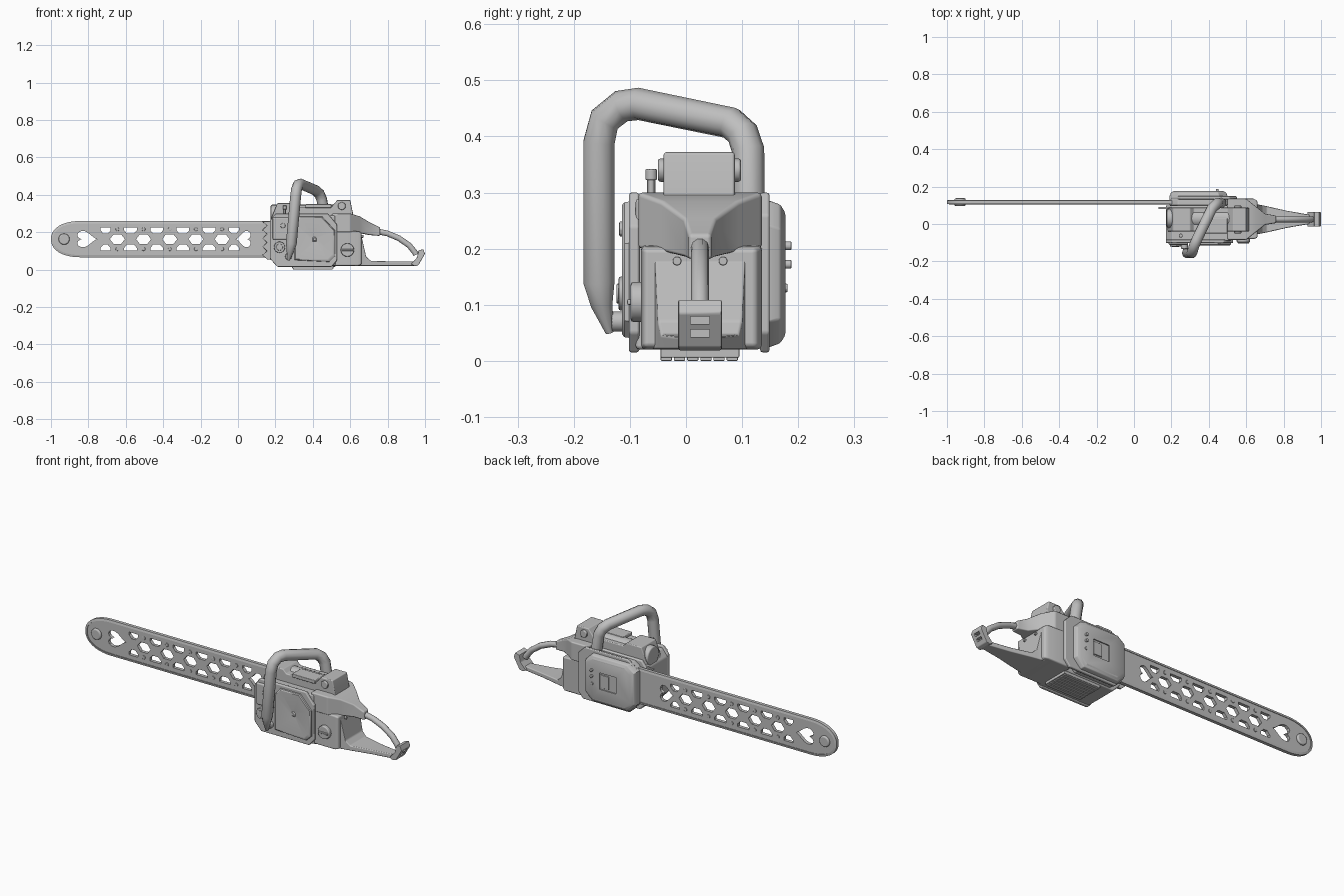
import bpy, bmesh, math
from mathutils import Matrix

if "Cube" in bpy.data.objects:
    bpy.data.objects.remove(bpy.data.objects["Cube"])

grey = bpy.data.materials.new("grey")
grey.diffuse_color = (0.52, 0.52, 0.52, 1)
grey.use_nodes = True
grey.node_tree.nodes["Principled BSDF"].inputs["Base Color"].default_value = grey.diffuse_color


def activate(ob):
    bpy.ops.object.select_all(action='DESELECT')
    ob.select_set(True)
    bpy.context.view_layer.objects.active = ob


def finish(ob, bevel=0, angle=35):
    """Material, optional bevel and smooth shading with sharp edges."""
    ob.data.materials.append(grey)
    activate(ob)
    bpy.ops.object.shade_smooth_by_angle(angle=math.radians(angle))
    if bevel:
        m = ob.modifiers.new("bevel", 'BEVEL')
        m.width, m.segments, m.limit_method = bevel, 2, 'ANGLE'
        m.angle_limit = math.radians(30)
        m.harden_normals = True
    return ob


def make(name, bm, bevel=0):
    bmesh.ops.recalc_face_normals(bm, faces=bm.faces)
    me = bpy.data.meshes.new(name)
    bm.to_mesh(me)
    bm.free()
    ob = bpy.data.objects.new(name, me)
    bpy.context.collection.objects.link(ob)
    return finish(ob, bevel)


def skin(bm, rings, closed=False):
    """Bridge equal rings of points; cap the ends or close the loop."""
    vs = [[bm.verts.new(p) for p in r] for r in rings]
    n = len(vs[0])
    pairs = list(zip(vs, vs[1:])) + ([(vs[-1], vs[0])] if closed else [])
    for a, b in pairs:
        for i in range(n):
            j = (i + 1) % n
            bm.faces.new((a[i], a[j], b[j], b[i]))
    if not closed:
        bm.faces.new(vs[0])
        bm.faces.new(vs[-1])


def stack(name, poly, levels, bevel=0):
    """Side outline (x, z) lofted along y; levels are (y, scale)."""
    cx = (min(p[0] for p in poly) + max(p[0] for p in poly)) / 2
    cz = (min(p[1] for p in poly) + max(p[1] for p in poly)) / 2
    bm = bmesh.new()
    skin(bm, [[(cx + (x - cx) * s, y, cz + (z - cz) * s) for x, z in poly]
              for y, s in levels])
    return make(name, bm, bevel)


def prism(name, poly, y0, y1, bevel=0.005):
    return stack(name, poly, [(y0, 1), (y1, 1)], bevel)


def box(name, x0, x1, y0, y1, z0, z1, bevel=0.004):
    return prism(name, [(x0, z0), (x1, z0), (x1, z1), (x0, z1)], y0, y1, bevel)


def loft(name, sections, bevel=0.01):
    """Rectangular sections (x, y0, y1, z0, z1) along x."""
    bm = bmesh.new()
    skin(bm, [[(x, a, c), (x, b, c), (x, b, d), (x, a, d)]
              for x, a, b, c, d in sections])
    return make(name, bm, bevel)


def cyl(name, centre, r, depth, axis='Y', n=16, bevel=0.003):
    bm = bmesh.new()
    rot = {'X': Matrix.Rotation(math.pi / 2, 4, 'Y'),
           'Y': Matrix.Rotation(math.pi / 2, 4, 'X'), 'Z': Matrix()}[axis]
    bmesh.ops.create_cone(bm, cap_ends=True, segments=n, radius1=r, radius2=r,
                          depth=depth, matrix=Matrix.Translation(centre) @ rot)
    return make(name, bm, bevel)


def tube(name, pts, r):
    """Round tube through (x, y, z, radius factor) points."""
    cu = bpy.data.curves.new(name, 'CURVE')
    cu.dimensions, cu.bevel_depth, cu.bevel_resolution = '3D', r, 3
    cu.use_fill_caps = True
    sp = cu.splines.new('POLY')
    sp.points.add(len(pts) - 1)
    for p, (x, y, z, f) in zip(sp.points, pts):
        p.co, p.radius = (x, y, z, 1), f
    ob = bpy.data.objects.new(name, cu)
    bpy.context.collection.objects.link(ob)
    activate(ob)
    bpy.ops.object.convert(target='MESH')
    return finish(bpy.context.object, angle=50)


def cut(ob, polys, y0, y1):
    """Cut side-outline holes through an object, then reshade it."""
    bm = bmesh.new()
    for poly in polys:
        skin(bm, [[(x, y, z) for x, z in poly] for y in (y0, y1)])
    cutter = make("cutter", bm)
    cutter.hide_render = True
    m = ob.modifiers.new("holes", 'BOOLEAN')
    m.object, m.operation, m.solver = cutter, 'DIFFERENCE', 'EXACT'
    activate(ob)
    bpy.ops.object.convert(target='MESH')
    bpy.data.objects.remove(cutter)
    bpy.ops.object.shade_smooth_by_angle(angle=math.radians(25))


# Guide bar with rounded nose
BY, BZ = 0.117, 0.163


def bar_outline(off):
    pts = [(0.25, BZ - 0.097 + off), (0.25, BZ + 0.097 - off)]
    for i in range(21):
        t = math.pi / 2 + math.pi * i / 20
        c, s = math.cos(t), math.sin(t)
        pts.append((-0.84 - (0.16 - off) * abs(c) ** 0.9,
                    BZ + (0.097 - off) * math.copysign(abs(s) ** 0.9, s)))
    return pts


bar = prism("guide_bar", bar_outline(0.006), BY - 0.009, BY + 0.009, 0)


def heart(cx, size, d):
    out = []
    for i in range(24):
        t = 2 * math.pi * (i + 0.5) / 24
        up = 13 * math.cos(t) - 5 * math.cos(2 * t) - 2 * math.cos(3 * t) - math.cos(4 * t)
        out.append((cx - d * size * up / 29, BZ + 0.044 * math.sin(t) ** 3))
    return out


holes = [heart(-0.815, 0.108, 1), heart(0.035, 0.08, -1)]
for i in range(5):
    x = -0.645 + 0.14 * i
    holes.append([(x + dx, BZ + dz) for dx, dz in
                  ((-0.04, 0), (-0.02, -0.026), (0.02, -0.026),
                   (0.04, 0), (0.02, 0.026), (-0.02, 0.026))])
    for s in (-1, 1):
        cyl("bar_rivet", (x, BY, BZ + s * 0.053), 0.01, 0.025, n=10, bevel=0.002)
for i in range(6):
    x = -0.715 + 0.14 * i
    a = 0.02 if i == 0 else 0.034
    b = 0.02 if i == 5 else 0.034
    for s in (-1, 1):
        holes.append([(x - a, BZ + s * 0.062), (x + b, BZ + s * 0.062),
                      (x + b, BZ + s * 0.047), (x + b - 0.016, BZ + s * 0.029),
                      (x - a + 0.016, BZ + s * 0.029), (x - a, BZ + s * 0.047)])
cut(bar, holes, BY - 0.05, BY + 0.05)
cyl("nose_rivet", (-0.93, BY, BZ), 0.03, 0.042, bevel=0.008)

# Chain running around the bar edge
bm = bmesh.new()
outer, inner = bar_outline(0), bar_outline(0.012)
skin(bm, [[(x, y, z) for x, z in o] for o, y in
          ((outer, BY - 0.009), (inner, BY - 0.012), (inner, BY + 0.012), (outer, BY + 0.009))],
     closed=True)
make("chain", bm)

# Toothed bumper plate
teeth = [(0.20, 0.26), (0.20, 0.05)]
teeth += [(0.13 if i % 2 else 0.155, 0.055 + 0.0225 * i) for i in range(10)]
prism("bumper_spikes", teeth, 0.08, 0.092, 0.002)

# Engine body and side plates
prism("engine_body", [(0.17, 0.06), (0.21, 0.02), (0.52, 0.02), (0.52, 0.29),
                      (0.20, 0.29), (0.17, 0.25)], -0.09, 0.10, 0.008)
prism("clutch_side_plate", [(0.20, 0.05), (0.24, 0.015), (0.52, 0.015), (0.55, 0.05),
                            (0.55, 0.26), (0.51, 0.30), (0.25, 0.30), (0.20, 0.26)],
      0.132, 0.149)
prism("starter_side_plate", [(0.17, 0.06), (0.21, 0.015), (0.50, 0.015), (0.53, 0.05),
                             (0.53, 0.24), (0.48, 0.30), (0.20, 0.30), (0.17, 0.26)],
      -0.102, -0.083)
loft("rear_body", [(0.50, -0.08, 0.135, 0.02, 0.21), (0.64, -0.08, 0.135, 0.02, 0.205),
                   (0.66, -0.075, 0.125, 0.025, 0.20)], 0.008)

# Clutch cover with window and studs
cover = stack("clutch_cover", [(0.19, 0.07), (0.235, 0.025), (0.455, 0.025), (0.50, 0.07),
                               (0.50, 0.24), (0.455, 0.285), (0.235, 0.285), (0.19, 0.25)],
              [(0.10, 1), (0.15, 1), (0.168, 0.95), (0.177, 0.84)], 0.004)
cut(cover, [[(0.30, 0.11), (0.40, 0.11), (0.40, 0.20), (0.30, 0.20)]], 0.171, 0.2)
box("window_tab", 0.345, 0.395, 0.165, 0.176, 0.12, 0.19, 0.002)
for z, d in ((0.205, 0.02), (0.172, 0.02), (0.13, 0.006)):
    cyl("cover_stud", (0.445, 0.178, z), 0.008, d, n=10, bevel=0.002)

# Starter cover with dished centre
stack("starter_cover", [(0.30, 0.05), (0.49, 0.04), (0.52, 0.07), (0.52, 0.21),
                        (0.45, 0.285), (0.33, 0.285), (0.30, 0.25)],
      [(-0.095, 1), (-0.110, 0.98), (-0.114, 0.94), (-0.114, 0.86), (-0.105, 0.1),
       (-0.110, 0.06)])
box("front_side_panel", 0.185, 0.29, -0.112, -0.09, 0.16, 0.28, 0.008)
cyl("side_bolt", (0.24, -0.113, 0.235), 0.014, 0.012, n=8)
cyl("oil_cap", (0.222, -0.108, 0.12), 0.03, 0.024)
cyl("oil_cap_hub", (0.222, -0.118, 0.12), 0.018, 0.012)
cyl("handle_mount", (0.27, -0.115, 0.07), 0.018, 0.035)
cyl("fuel_cap", (0.585, -0.084, 0.105), 0.036, 0.03, bevel=0.006)
box("fuel_cap_grip", 0.555, 0.615, -0.105, -0.09, 0.10, 0.11, 0.003)

# Top cover, filter hump and details
prism("top_cover", [(0.18, 0.2), (0.615, 0.2), (0.615, 0.30), (0.60, 0.372), (0.53, 0.372),
                    (0.50, 0.335), (0.32, 0.335), (0.30, 0.355), (0.21, 0.355),
                    (0.18, 0.28)], -0.04, 0.087, 0.005)
cyl("cylinder_hump", (0.36, 0.03, 0.295), 0.052, 0.37, 'X', 20, 0.008)
box("top_latch", 0.36, 0.50, -0.05, 0.03, 0.33, 0.35)
for y in (-0.041, 0.089):
    cyl("cover_knob", (0.555, y, 0.34), 0.021, 0.018, n=12, bevel=0.005)
cyl("valve_stem", (0.25, -0.062, 0.315), 0.008, 0.05, 'Z', 10)
cyl("valve_cap", (0.25, -0.062, 0.332), 0.011, 0.02, 'Z', 10)

# Rear fairing flowing into the grip
loft("rear_fairing", [(0.50, -0.085, 0.135, 0.20, 0.30), (0.60, -0.085, 0.135, 0.20, 0.30),
                      (0.65, -0.045, 0.095, 0.195, 0.285), (0.70, -0.005, 0.055, 0.185, 0.255),
                      (0.76, 0.005, 0.045, 0.18, 0.225)], 0.007)
tube("rear_grip", [(0.73, 0.025, 0.208, 1), (0.80, 0.025, 0.193, 1), (0.86, 0.025, 0.168, 1),
                   (0.915, 0.025, 0.13, 1), (0.946, 0.025, 0.092, 1), (0.952, 0.025, 0.08, 1)],
     0.016)

# Lower rear handle and end cap
loft("lower_handle", [(0.62, -0.07, 0.12, 0.02, 0.20), (0.66, -0.055, 0.105, 0.02, 0.18),
                      (0.685, -0.05, 0.10, 0.02, 0.07), (0.71, -0.045, 0.095, 0.02, 0.047),
                      (0.82, -0.02, 0.07, 0.02, 0.044), (0.95, 0.002, 0.048, 0.02, 0.044)], 0.005)
cap = prism("handle_end_cap", [(0.925, 0.03), (0.945, 0.018), (0.965, 0.024), (1.0, 0.085),
                               (0.99, 0.11), (0.965, 0.102), (0.957, 0.065)],
            -0.014, 0.064, 0.004)
cut(cap, [[(x, z), (1.02, z), (1.02, z + 0.013), (x, z + 0.013)]
          for x, z in ((0.966, 0.043), (0.978, 0.066))], 0.008, 0.042)
for y in (-0.016, 0.066):
    cyl("rear_screw", (0.66, y, 0.178), 0.008, 0.02, 'X', 10, 0.002)

# Wrap-around front handle
tube("front_handle", [(0.27, -0.136, 0.05, 0.25), (0.28, -0.15, 0.10, 0.7),
                      (0.285, -0.155, 0.14, 1), (0.308, -0.155, 0.39, 1),
                      (0.313, -0.145, 0.43, 1), (0.322, -0.115, 0.454, 1),
                      (0.335, -0.085, 0.458, 1), (0.415, 0.08, 0.424, 1),
                      (0.435, 0.101, 0.405, 1), (0.448, 0.111, 0.375, 1),
                      (0.465, 0.112, 0.27, 1)], 0.029)

# Ribbed base plate
box("base_plate", 0.29, 0.51, -0.045, 0.095, 0.006, 0.025, 0.002)
for i in range(6):
    y = -0.045 + i * 0.0235
    box("base_rib", 0.295, 0.505, y, y + 0.02, 0.0, 0.012, 0.002)
